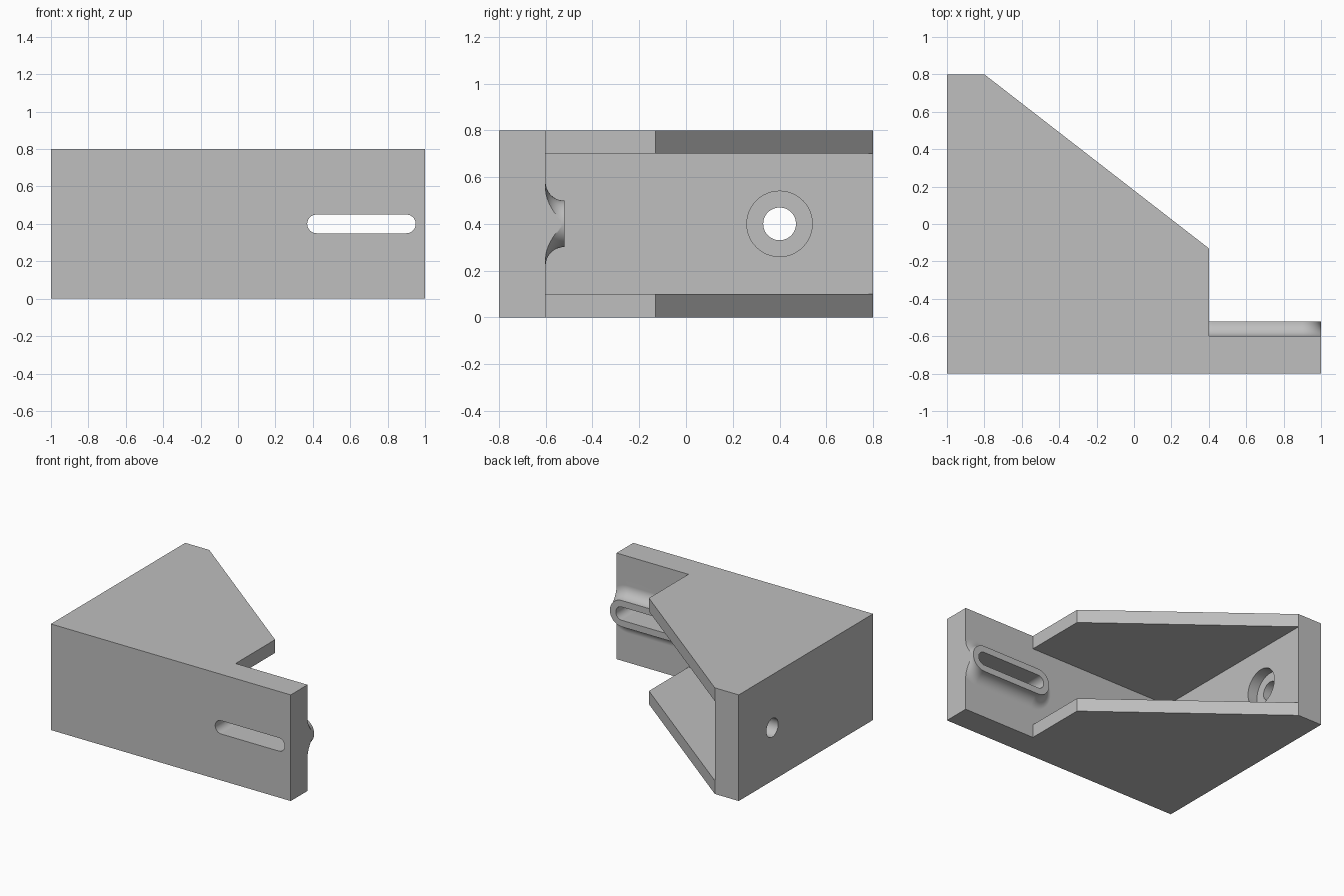
import bpy
import bmesh
from math import sin, cos, pi

cube = bpy.data.objects.get("Cube")
if cube:
    bpy.data.objects.remove(cube, do_unlink=True)


def loft(name, rings):
    """Closed solid through a list of rings with equal point counts."""
    bm = bmesh.new()
    loops = [[bm.verts.new(p) for p in ring] for ring in rings]
    n = len(loops[0])
    for a, b in zip(loops, loops[1:]):
        for i in range(n):
            j = (i + 1) % n
            bm.faces.new((a[i], a[j], b[j], b[i]))
    bm.faces.new(loops[0])
    bm.faces.new(loops[-1])
    bmesh.ops.recalc_face_normals(bm, faces=bm.faces)
    mesh = bpy.data.meshes.new(name)
    bm.to_mesh(mesh)
    bm.free()
    obj = bpy.data.objects.new(name, mesh)
    bpy.context.collection.objects.link(obj)
    return obj


def prism(name, outline, z0, z1):
    return loft(name, [[(x, y, z) for x, y in outline] for z in (z0, z1)])


def cylinder_x(name, radius, x0, x1, y, z, n=48):
    turn = [2 * pi * i / n for i in range(n)]
    return loft(name, [[(x, y + radius * cos(t), z + radius * sin(t)) for t in turn]
                       for x in (x0, x1)])


def stadium(radius, y, n=24):
    """Round-ended slot outline in the plane of the front wall."""
    ring = []
    for centre, start in ((0.9, -pi / 2), (0.42, pi / 2)):
        for i in range(n + 1):
            t = start + pi * i / n
            ring.append((centre + radius * cos(t), y, 0.4 + radius * sin(t)))
    return ring


def combine(target, other, operation):
    other.hide_render = True
    mod = target.modifiers.new(operation, 'BOOLEAN')
    mod.operation = operation
    mod.solver = 'EXACT'
    mod.object = other
    bpy.context.view_layer.objects.active = target
    bpy.ops.object.modifier_apply(modifier=mod.name)
    bpy.data.objects.remove(other, do_unlink=True)


# Bracket body: long front wall, side wall and two gusset plates
bracket = prism("corner_bracket", [(-1, -0.8), (1.1, -0.8), (1.1, -0.6), (0.4, -0.6),
                                   (0.4, -0.13), (-0.8, 0.8), (-1, 0.8)], 0, 0.8)
cavity = prism("cavity_cutter", [(-0.8, -0.6), (2, -0.6), (2, 2), (-0.8, 2)], 0.1, 0.7)
combine(bracket, cavity, 'DIFFERENCE')

# Counterbored bolt hole in the side wall
combine(bracket, cylinder_x("counterbore_cutter", 0.14, -0.88, -0.6, 0.4, 0.4), 'DIFFERENCE')
combine(bracket, cylinder_x("bolt_hole_cutter", 0.07, -1.2, -0.7, 0.4, 0.4), 'DIFFERENCE')

# Raised slot boss with a concave fillet into the wall
steps = 12
rings = [stadium(0.18, -0.65)]
for i in range(steps + 1):
    t = pi / 2 * i / steps
    rings.append(stadium(0.179 - 0.08 * sin(t), -0.52 - 0.08 * cos(t)))
combine(bracket, loft("slot_boss", rings), 'UNION')
combine(bracket, loft("slot_cutter", [stadium(0.05, -1), stadium(0.05, -0.3)]), 'DIFFERENCE')

# Trim wall and boss flush at the open end
trim = prism("end_trim_cutter", [(1, -1), (1.5, -1), (1.5, 0), (1, 0)], -0.2, 1)
combine(bracket, trim, 'DIFFERENCE')

# Plain grey finish
grey = bpy.data.materials.new("light_grey")
grey.use_nodes = True
colour = (0.52, 0.52, 0.52, 1)
grey.diffuse_color = colour
grey.node_tree.nodes["Principled BSDF"].inputs["Base Color"].default_value = colour
bracket.data.materials.clear()
bracket.data.materials.append(grey)
for face in bracket.data.polygons:
    face.material_index = 0

# Smooth curves, flat walls
bpy.ops.object.select_all(action='DESELECT')
bracket.select_set(True)
bpy.context.view_layer.objects.active = bracket
bpy.ops.object.shade_smooth_by_angle(angle=pi / 6)
weighted = bracket.modifiers.new("flat_walls", 'WEIGHTED_NORMAL')
weighted.keep_sharp = True
